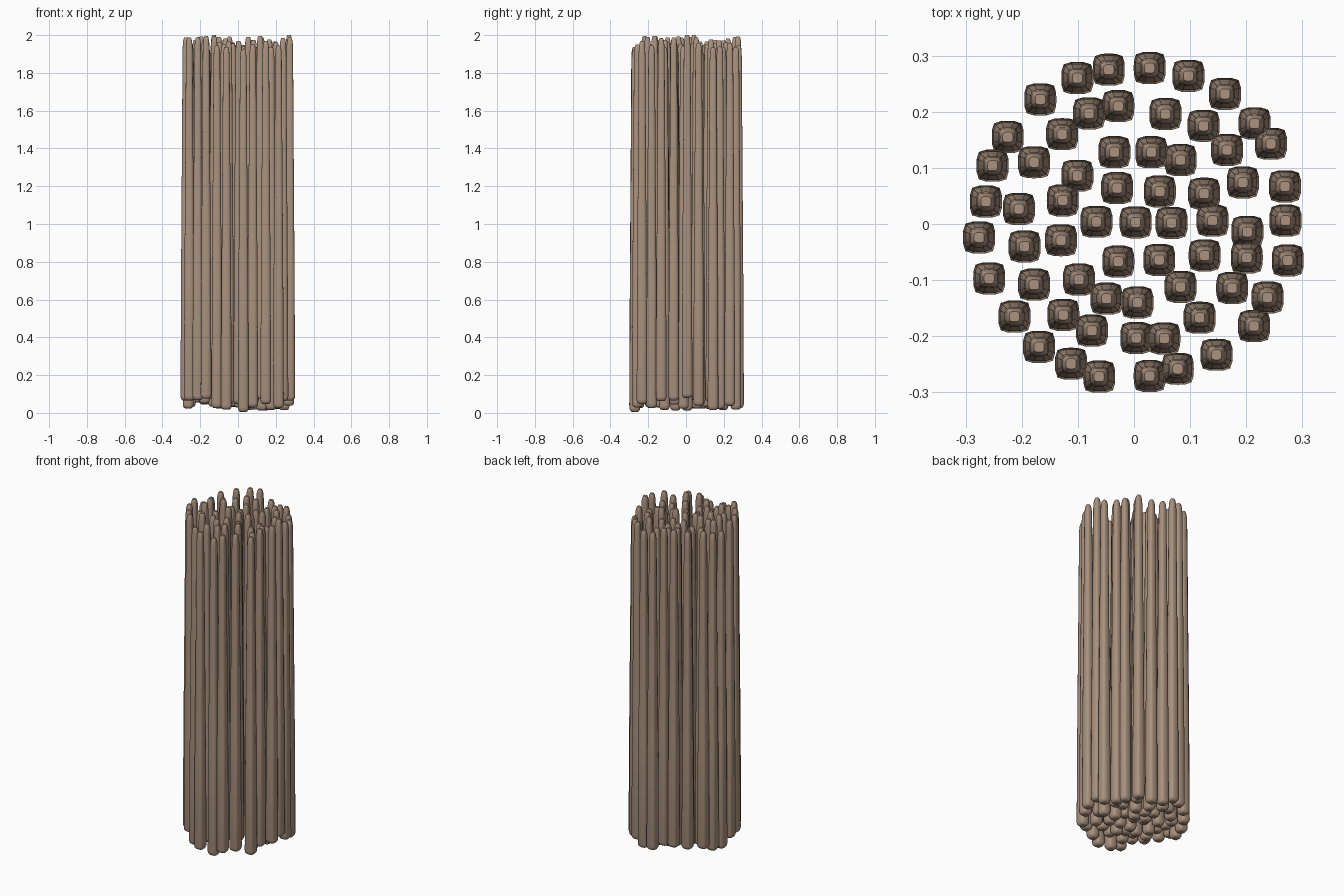
import bpy, bmesh, math, random

if "Cube" in bpy.data.objects:
    bpy.data.objects.remove(bpy.data.objects["Cube"])

random.seed(4)
mat = bpy.data.materials.new("wood_brown")
mat.diffuse_color = (0.40, 0.29, 0.21, 1)
mat.use_nodes = True
mat.node_tree.nodes["Principled BSDF"].inputs["Base Color"].default_value = mat.diffuse_color

# rod centres in millimetres, concentric rings from outside in
RINGS = [
    [(28, 278), (97, 264), (162, 232), (215, 179), (244, 143), (269, 67), (270, 6),
     (274, -65), (238, -131), (214, -182), (147, -233), (78, -258), (28, -271),
     (-62, -272), (-112, -249), (-169, -219), (-213, -165), (-258, -97), (-276, -24),
     (-264, 40), (-252, 104), (-225, 155), (-167, 222), (-101, 260), (-45, 275)],
    [(56, 196), (124, 175), (166, 132), (194, 74), (202, -14), (201, -60), (175, -114),
     (117, -167), (54, -204), (4, -203), (-75, -190), (-126, -162), (-178, -108),
     (-195, -40), (-205, 27), (-178, 110), (-128, 160), (-80, 197), (-28, 210)],
    [(31, 128), (83, 114), (125, 54), (140, 6), (126, -56), (83, -112), (6, -140),
     (-49, -133), (-98, -99), (-130, -29), (-127, 42), (-101, 86), (-35, 128)],
    [(46, 58), (67, 2), (45, -64), (-28, -67), (-67, 4), (-30, 64)],
    [(3, 3)],
]
# rod profile: (height along rod, half width); tapered with rounded ends
L = 1.92
PROFILE = [(0, .015), (.003, .021), (.010, .026), (.022, .0285), (.65, .0255),
           (1.30, .021), (L - .06, .0175), (L - .025, .0155), (L - .008, .0125), (L, .009)]
N = 16


def rod_mesh():
    """Loft a rounded-square section along the tapered profile."""
    bm = bmesh.new()
    loops = []
    for z, r in PROFILE:
        loop = []
        for i in range(N):
            a = 2 * math.pi * i / N
            c, s = math.cos(a), math.sin(a)
            k = r / (abs(c) ** 4.5 + abs(s) ** 4.5) ** (1 / 4.5)
            loop.append(bm.verts.new((k * c, k * s, z)))
        loops.append(loop)
    for a, b in zip(loops, loops[1:]):
        for i in range(N):
            j = (i + 1) % N
            bm.faces.new((a[i], a[j], b[j], b[i]))
    bm.faces.new(loops[0][::-1])
    bm.faces.new(loops[-1])
    for f in bm.faces:
        f.smooth = len(f.verts) == 4
    me = bpy.data.meshes.new("rod")
    bm.to_mesh(me)
    bm.free()
    me.materials.append(mat)
    return me


# bundle: every rod shares the mesh and slides up or down a little
mesh = rod_mesh()
for n, ring in enumerate(RINGS):
    for x, y in ring:
        ob = bpy.data.objects.new("rod_ring_%d" % (n + 1), mesh)
        bpy.context.collection.objects.link(ob)
        z = random.uniform(.01, .08)
        if (x, y) == (270, 6):
            z = .08
        if (x, y) == (28, -271):
            z = 0.005
        ob.location = (x / 1000, y / 1000, z)
